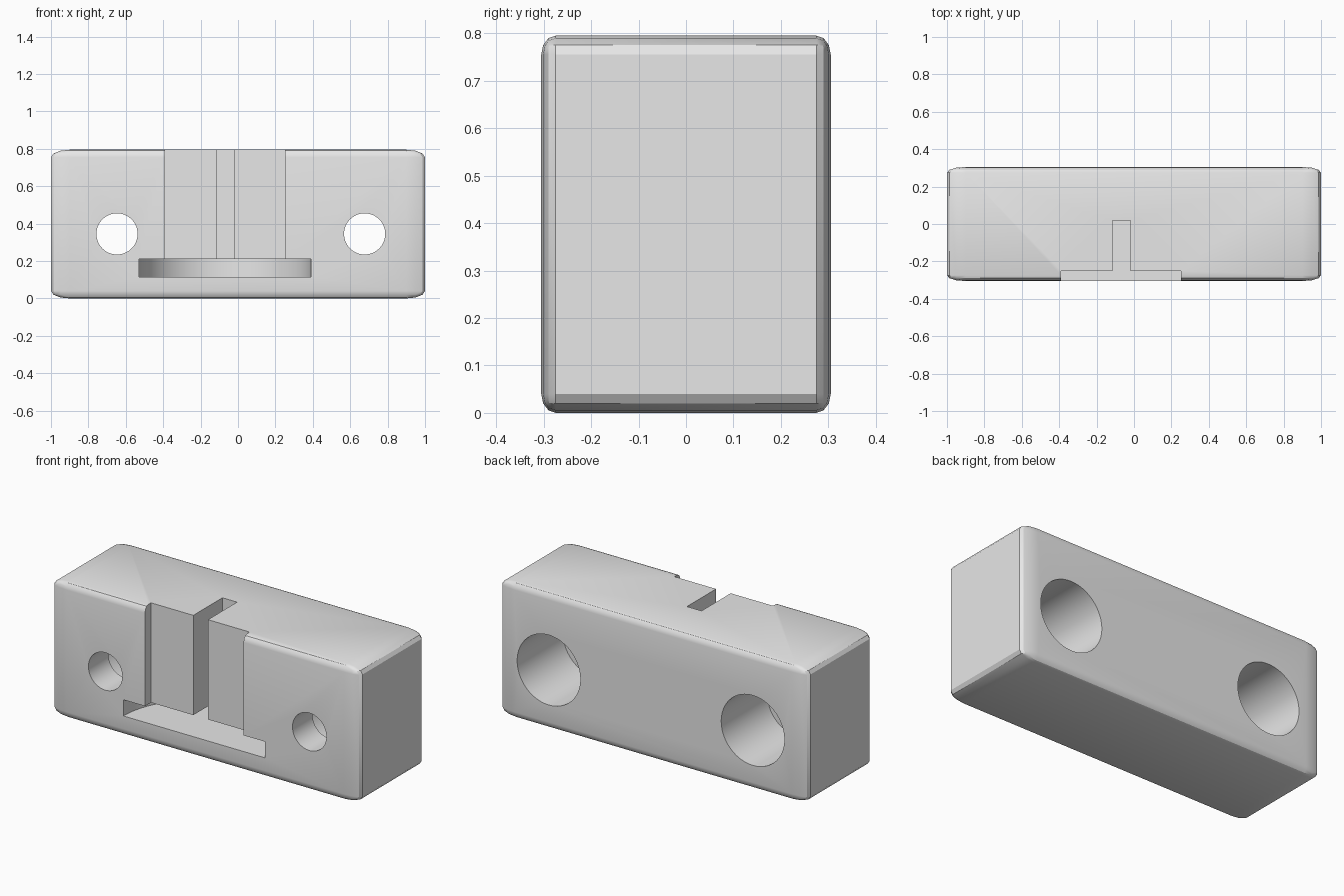
import bpy
import math
from mathutils import Vector

if "Cube" in bpy.data.objects:
    bpy.data.objects.remove(bpy.data.objects["Cube"], do_unlink=True)

DEPTH, HEIGHT = 0.61, 0.795
FRONT, BACK = -DEPTH / 2, DEPTH / 2

grey = bpy.data.materials.new("light grey")
grey.use_nodes = True
grey.diffuse_color = (0.8, 0.8, 0.8, 1)
grey.node_tree.nodes["Principled BSDF"].inputs["Base Color"].default_value = grey.diffuse_color


def box(name, low, high):
    low, high = Vector(low), Vector(high)
    bpy.ops.mesh.primitive_cube_add(size=1, location=(low + high) / 2)
    ob = bpy.context.object
    ob.name = name
    ob.scale = high - low
    ob.data.materials.append(grey)
    return ob


def cylinder(name, radius, length, location, tilt=0.0):
    bpy.ops.mesh.primitive_cylinder_add(
        vertices=96, radius=radius, depth=length,
        location=location, rotation=(tilt, 0, 0))
    ob = bpy.context.object
    ob.name = name
    ob.data.materials.append(grey)
    return ob


# Block: the rounding is proportional to each side
block = box("mounting_block", (-1, FRONT, 0), (1, BACK, HEIGHT))
rounding = block.modifiers.new("rounded edges", "BEVEL")
rounding.width = 0.05
rounding.segments = 3
bpy.ops.object.modifier_apply(modifier=rounding.name)
bpy.ops.object.transform_apply(location=True, rotation=True, scale=True)

# Front recess, narrow slot and round pocket
cutters = [
    box("recess_cutter", (-0.39, FRONT - 0.1, 0.17), (0.25, -0.25, 1)),
    box("slot_cutter", (-0.115, FRONT - 0.1, 0.16), (-0.02, 0.02, 1.1)),
    cylinder("pocket_cutter", 0.46, 0.095, (-0.07, FRONT, 0.1625)),
]

# Screw holes, counterbored from the back
FLOOR = -0.12
for side, x in (("right", -0.647), ("left", 0.677)):
    cutters.append(cylinder(side + "_screw_hole_cutter", 0.11, 1,
                            (x, 0, 0.345), math.pi / 2))
    cutters.append(cylinder(side + "_counterbore_cutter", 0.205, 0.6,
                            (x, FLOOR + 0.3, 0.345), math.pi / 2))

# Cut each shape out of the block
for cutter in cutters:
    cut = block.modifiers.new(cutter.name, "BOOLEAN")
    cut.operation = "DIFFERENCE"
    cut.solver = "EXACT"
    cut.object = cutter
    bpy.ops.object.select_all(action="DESELECT")
    block.select_set(True)
    bpy.context.view_layer.objects.active = block
    bpy.ops.object.modifier_apply(modifier=cut.name)
    bpy.data.objects.remove(cutter, do_unlink=True)

bpy.ops.object.shade_smooth_by_angle(angle=math.radians(30))
